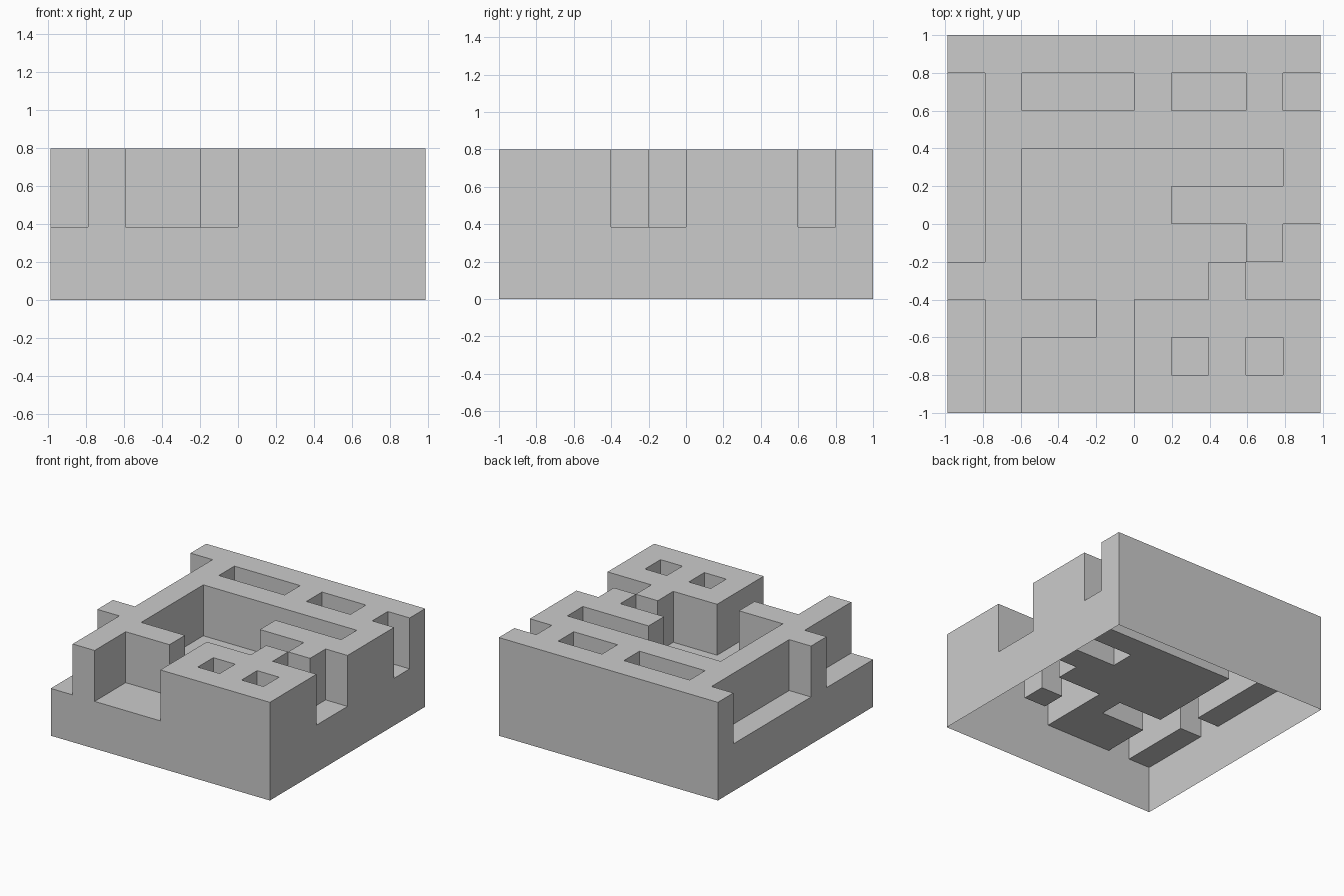
import bpy, bmesh, math

if "Cube" in bpy.data.objects:
    bpy.data.objects.remove(bpy.data.objects["Cube"])

# Maze plan, back row first: '#' is wall height, '.' is corridor height
PLAN = [
    "##########",
    ".#...#..#.",
    ".#########",
    ".#.......#",
    ".#....####",
    ".#......#.",
    "##.....#..",
    ".###.#####",
    ".#...#.#.#",
    ".#...#####",
]
N = 10
SX, SY = 0.1975, 0.2
LOW, HIGH = 0.385, 0.8


def height(c, r):
    if not (0 <= c < N and 0 <= r < N):
        return 0.0
    return HIGH if PLAN[r][c] == "#" else LOW


def px(c):
    return (c - N / 2) * SX


def py(r):
    return (N / 2 - r) * SY


def add_object(name, bm):
    mesh = bpy.data.meshes.new(name)
    bm.to_mesh(mesh)
    bm.free()
    obj = bpy.data.objects.new(name, mesh)
    bpy.context.collection.objects.link(obj)


# Maze shell: tops plus every vertical step, open underneath
bm = bmesh.new()


def face(points):
    bm.faces.new([bm.verts.new(p) for p in points])


for r in range(N):
    for c in range(N):
        h = height(c, r)
        a, b = (px(c), py(r + 1)), (px(c + 1), py(r + 1))
        d, e = (px(c + 1), py(r)), (px(c), py(r))
        face([(*p, h) for p in (a, b, d, e)])
        sides = [(a, b, c, r + 1), (b, d, c + 1, r),
                 (d, e, c, r - 1), (e, a, c - 1, r)]
        for p, q, nc, nr in sides:
            levels = [z for z in (0.0, LOW, HIGH) if height(nc, nr) <= z <= h]
            for z0, z1 in zip(levels, levels[1:]):
                face([(*p, z0), (*q, z0), (*q, z1), (*p, z1)])

bmesh.ops.remove_doubles(bm, verts=bm.verts, dist=0.0005)
bmesh.ops.dissolve_limit(bm, angle_limit=math.radians(1),
                         verts=bm.verts, edges=bm.edges)
add_object("maze_block", bm)

# Small flat square tiles lying on the wall tops (column, row)
for i, (c, r) in enumerate([(0, 0), (6, 4), (3, 7), (6, 9), (8, 9)]):
    x, y, s = px(c + 0.5), py(r + 0.5), 0.07
    bm = bmesh.new()
    bm.faces.new([bm.verts.new((x + u * s, y + v * s, HIGH + 0.001))
                  for u, v in ((-1, -1), (1, -1), (1, 1), (-1, 1))])
    add_object(f"top_tile_{i + 1}", bm)
